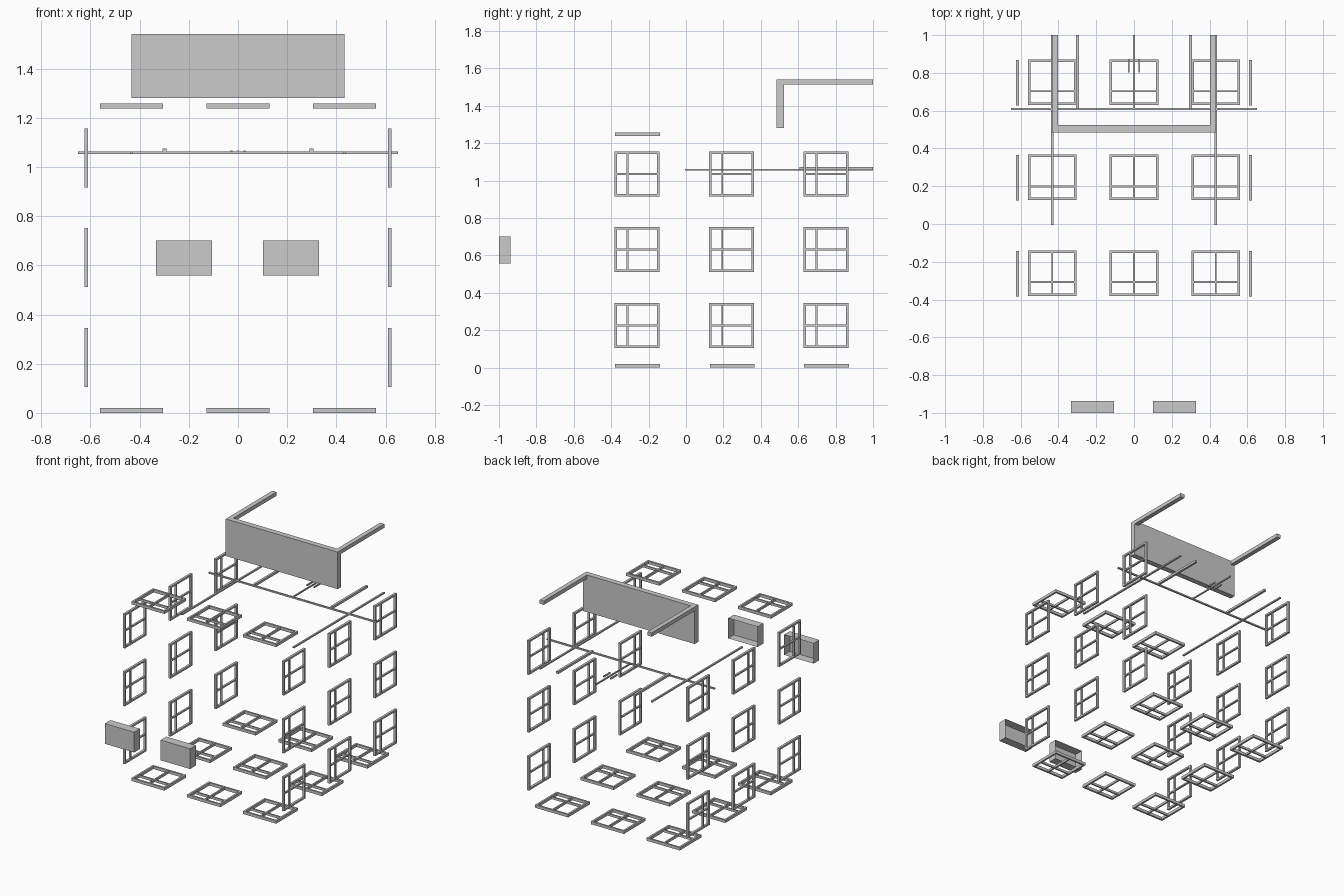
import bpy, bmesh
from mathutils import Vector

if "Cube" in bpy.data.objects:
    bpy.data.objects.remove(bpy.data.objects["Cube"])


def mesh_object(name, boxes, open_back=False):
    """Join axis-aligned boxes, each given as (min corner, max corner)."""
    bm = bmesh.new()
    for lo, hi in boxes:
        lo, hi = Vector(lo), Vector(hi)
        verts = bmesh.ops.create_cube(bm, size=1)["verts"]
        for v in verts:
            v.co = Vector([(lo[i] + hi[i]) / 2 + v.co[i] * (hi[i] - lo[i]) for i in range(3)])
    if open_back:
        bm.normal_update()
        back = [f for f in bm.faces if f.normal.y > 0.9]
        bmesh.ops.delete(bm, geom=back, context="FACES_ONLY")
    me = bpy.data.meshes.new(name)
    bm.to_mesh(me)
    bm.free()
    ob = bpy.data.objects.new(name, me)
    bpy.context.collection.objects.link(ob)
    return ob


def window(name, u_size, v_size, depth, u_bar, v_bar, place):
    """Frame with a cross of glazing bars; place maps (u, v, w) to xyz."""
    t, b = 0.013, 0.005
    u, v, d = u_size / 2, v_size / 2, depth / 2
    rects = [(-u, -v, u, -v + t, d), (-u, v - t, u, v, d),
             (-u, -v + t, -u + t, v - t, d), (u - t, -v + t, u, v - t, d),
             (u_bar - b, -v + t, u_bar + b, v - t, d * 0.8),
             (-u + t, v_bar - b, u - t, v_bar + b, d * 0.8)]
    boxes = [(place(r[0], r[1], -r[4]), place(r[2], r[3], r[4])) for r in rects]
    return mesh_object(name, boxes)


ROWS = (-0.26, 0.247, 0.751)
COLS = (-0.433, 0, 0.433)

# Flat windows: a full grid at the bottom and one row on top
for cz, rows in ((0.01, ROWS), (1.248, ROWS[:1])):
    for cy in rows:
        for cx in COLS:
            window("flat_window", 0.257, 0.24, 0.02, 0, -0.048,
                   lambda u, v, w: (cx + u, cy + v, cz + w))

# Upright windows on both sides
for sx in (-0.617, 0.617):
    for cy in ROWS:
        for cz in (0.225, 0.631, 1.036):
            window("side_window", 0.24, 0.24, 0.016, -0.05, 0,
                   lambda u, v, w: (sx + w, cy - 0.003 + u, cz + v))

# Hollow front boxes, open at the back
for cx in (-0.219, 0.215):
    mesh_object("front_box", [((cx - 0.114, -1, 0.558), (cx + 0.114, -0.937, 0.70))], True)

# Sign panel with two rear arms
mesh_object("sign_panel", [((-0.434, 0.484, 1.28), (0.434, 0.523, 1.54))])
for s in (-1, 1):
    mesh_object("sign_arm", [((s * 0.418 - 0.016, 0.523, 1.513), (s * 0.418 + 0.016, 1, 1.54))])

# Trim strips below the sign
mesh_object("cross_strip", [((-0.65, 0.604, 1.053), (0.65, 0.615, 1.063))])
for s in (-1, 1):
    mesh_object("long_strip", [((s * 0.433 - 0.006, -0.005, 1.053), (s * 0.433 + 0.006, 1, 1.063))])
    mesh_object("short_strip", [((s * 0.298 - 0.008, 0.608, 1.058), (s * 0.298 + 0.008, 1, 1.074))])
    # door handles
    mesh_object("handle", [((s * 0.027 - 0.004, 0.803, 1.057), (s * 0.027 + 0.004, 0.873, 1.067))])
mesh_object("centre_strip", [((-0.004, 0.61, 1.057), (0.004, 1, 1.066))])
